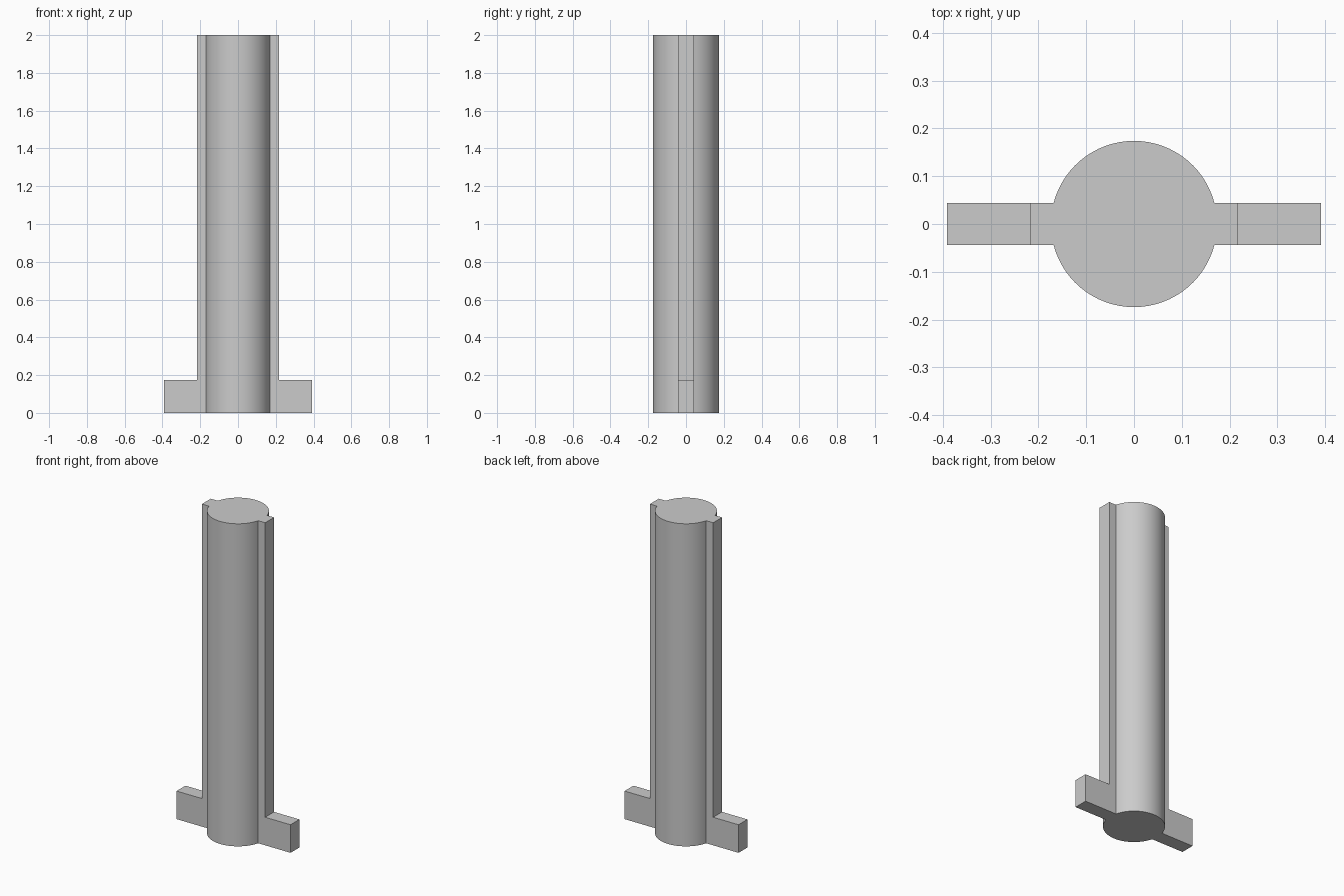
import bpy, bmesh, math

cube = bpy.data.objects.get("Cube")
if cube:
    bpy.data.objects.remove(cube)

RADIUS, HEIGHT = 0.174, 2.0
RIB_X, RIB_HALF = 0.217, 0.0435
FOOT_X, FOOT_Z = 0.391, 0.174
ARC_STEPS = 30

# One neutral grey material
grey = bpy.data.materials.new("plain grey")
grey.use_nodes = True
colour = (0.6, 0.6, 0.6, 1)
grey.diffuse_color = colour
grey.node_tree.nodes["Principled BSDF"].inputs["Base Color"].default_value = colour

# Cross-section: a half outline with one rib, repeated by a half turn
start = math.asin(RIB_HALF / RADIUS)
half = [(RIB_X, -RIB_HALF), (RIB_X, RIB_HALF)]
for i in range(ARC_STEPS + 1):
    a = start + (math.pi - 2 * start) * i / ARC_STEPS
    half.append((RADIUS * math.cos(a), RADIUS * math.sin(a)))
outline = half + [(-x, -y) for x, y in half]

# Shaft: foot-height layer, then the rest of the column
bm = bmesh.new()
levels = [[bm.verts.new((x, y, z)) for x, y in outline]
          for z in (0, FOOT_Z, HEIGHT)]
count = len(outline)
for low, high in zip(levels, levels[1:]):
    for i in range(count):
        j = (i + 1) % count
        bm.faces.new((low[i], low[j], high[j], high[i]))
bm.faces.new(levels[0][::-1])
bm.faces.new(levels[-1])
bm.normal_update()

# Feet: pull the lower rib ends outward
ends = [f for f in bm.faces
        if abs(f.normal.x) > 0.99 and f.calc_center_median().z < FOOT_Z
        and abs(f.calc_center_median().x) > RADIUS + 0.01]
for face in ends:
    side = math.copysign(1, face.normal.x)
    result = bmesh.ops.extrude_discrete_faces(bm, faces=[face])
    for v in result["faces"][0].verts:
        v.co.x = side * FOOT_X
bmesh.ops.recalc_face_normals(bm, faces=bm.faces)

mesh = bpy.data.meshes.new("ribbed_shaft")
bm.to_mesh(mesh)
bm.free()
mesh.materials.append(grey)
shaft = bpy.data.objects.new("ribbed_shaft_with_feet", mesh)
bpy.context.collection.objects.link(shaft)

# Smooth round sides, crisp corners
bpy.context.view_layer.objects.active = shaft
shaft.select_set(True)
bpy.ops.object.shade_smooth_by_angle(angle=math.radians(30))
